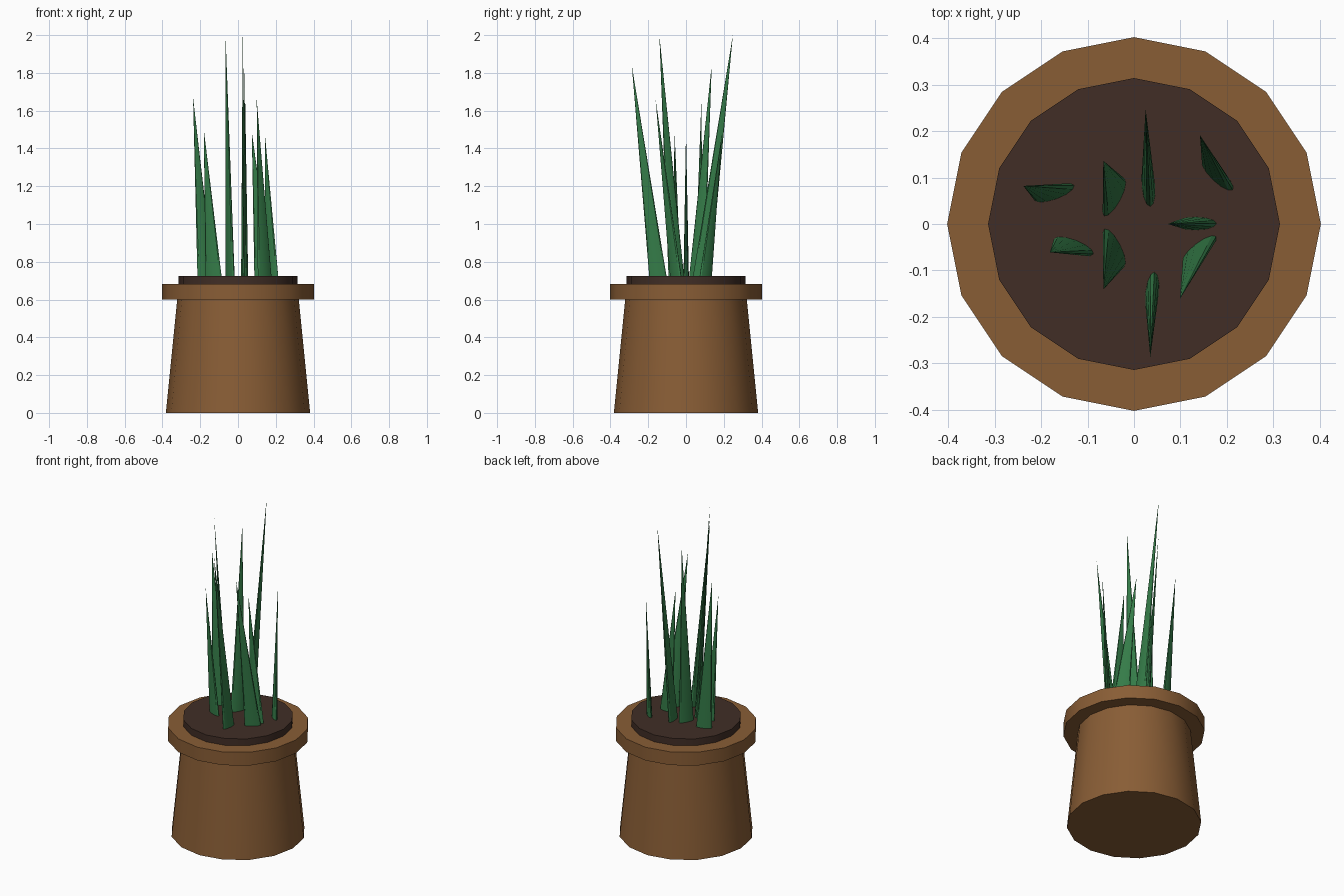
import bpy, math
from mathutils import Vector

if "Cube" in bpy.data.objects:
    bpy.data.objects.remove(bpy.data.objects["Cube"])


def material(name, rgb):
    m = bpy.data.materials.new(name)
    m.diffuse_color = (*rgb, 1)
    m.use_nodes = True
    m.node_tree.nodes["Principled BSDF"].inputs["Base Color"].default_value = m.diffuse_color
    return m


CLAY = material("clay", (0.25, 0.11, 0.036))
SOIL = material("soil", (0.052, 0.027, 0.019))
GREEN = material("leaf_green", (0.035, 0.20, 0.065))


def finish(obj, name, mat):
    obj.name = name
    obj.data.materials.append(mat)
    bpy.ops.object.shade_smooth_by_angle(angle=math.radians(30))
    return obj


def drum(name, r_bottom, r_top, z0, z1, mat):
    bpy.ops.mesh.primitive_cone_add(vertices=16, radius1=r_bottom, radius2=r_top,
                                    depth=z1 - z0, location=(0, 0, (z0 + z1) / 2))
    return finish(bpy.context.object, name, mat)


def blade(name, base, angle, tip):
    """Flattened cone whose point is sheared over to the tip position."""
    z0 = 0.70
    bpy.ops.mesh.primitive_cone_add(vertices=12, radius1=1, radius2=0, depth=1)
    obj = bpy.context.object
    c, s = math.cos(math.radians(angle)), math.sin(math.radians(angle))
    for v in obj.data.vertices:
        if v.co.z > 0:
            v.co = Vector(tip)
        else:
            a, b = v.co.x * 0.047, v.co.y * 0.0145
            v.co = Vector((base[0] + a * c - b * s, base[1] + a * s + b * c, z0))
    return finish(obj, name, GREEN)


# Pot: tapered body, overhanging rim and soil disc
drum("pot_body", 0.382, 0.32, 0.0, 0.62, CLAY)
drum("pot_rim", 0.402, 0.402, 0.60, 0.683, CLAY)
drum("soil", 0.314, 0.314, 0.66, 0.726, SOIL)

# Leaves: base centre, direction of the wide axis, tip
leaves = [
    ((0.031, 0.080), 95, (0.025, 0.248, 2.00)),
    ((0.039, -0.146), 84, (0.035, -0.287, 1.84)),
    ((-0.042, -0.050), -63, (-0.066, -0.141, 2.00)),
    ((-0.042, 0.056), 62, (-0.066, 0.136, 1.84)),
    ((-0.170, 0.067), 20, (-0.238, 0.082, 1.67)),
    ((-0.128, -0.048), -21, (-0.181, -0.061, 1.50)),
    ((0.134, 0.001), 0, (0.073, 0.000, 1.49)),
    ((0.142, -0.052), 38, (0.099, -0.161, 1.66)),
    ((0.181, 0.102), -44, (0.142, 0.191, 1.48)),
]
for i, (base, angle, tip) in enumerate(leaves, 1):
    blade(f"leaf_{i}", base, angle, tip)
